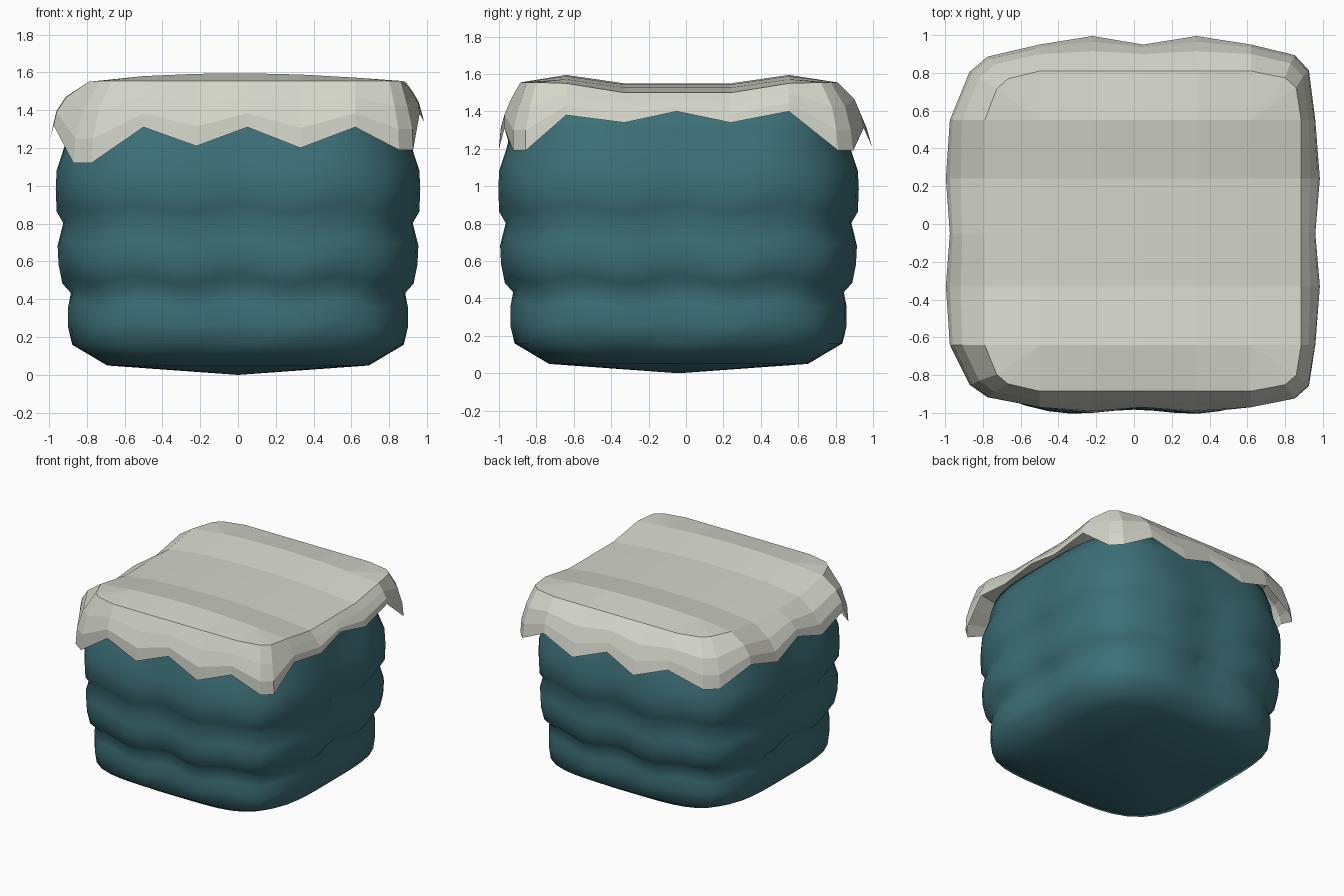
import bpy, bmesh, math

if "Cube" in bpy.data.objects:
    bpy.data.objects.remove(bpy.data.objects["Cube"])


def material(name, rgb):
    m = bpy.data.materials.new(name)
    m.diffuse_color = (*rgb, 1)
    m.use_nodes = True
    m.node_tree.nodes["Principled BSDF"].inputs["Base Color"].default_value = m.diffuse_color
    return m


def make_object(name, bm, mat, smooth):
    bmesh.ops.recalc_face_normals(bm, faces=bm.faces)
    mesh = bpy.data.meshes.new(name)
    bm.to_mesh(mesh)
    bm.free()
    mesh.materials.append(mat)
    ob = bpy.data.objects.new(name, mesh)
    bpy.context.collection.objects.link(ob)
    for p in mesh.polygons:
        p.use_smooth = smooth
    return ob


def bridge(bm, a, b):
    n = len(a)
    for i in range(n):
        bm.faces.new((a[i], a[(i + 1) % n], b[(i + 1) % n], b[i]))


teal = material("teal fabric", (0.045, 0.16, 0.185))
cream = material("pale cream cloth", (0.66, 0.67, 0.585))

# Rippled body: rounded-square rings following a bulging profile
profile = [(0.69, 0.05), (0.875, 0.16), (0.89, 0.27), (0.89, 0.37), (0.875, 0.45),
           (0.92, 0.50), (0.94, 0.60), (0.945, 0.70), (0.915, 0.82), (0.95, 0.88),
           (0.955, 1.0), (0.95, 1.1), (0.91, 1.22), (0.89, 1.32), (0.86, 1.42)]
N = 56
bm = bmesh.new()
rings = []
for r, z in profile:
    ring = []
    for i in range(N):
        a = 2 * math.pi * i / N
        c, s = math.cos(a), math.sin(a)
        k = (abs(c) ** 3.9 + abs(s) ** 3.9) ** (-1 / 3.9)
        x, y = c * k, s * k
        t = y if abs(x) > abs(y) else x            # position along the side
        wave = math.cos(t * math.pi * 3.4)
        swell = math.cos(t * math.pi * 2.2)        # bulges either side of the middle
        ripple = 1 if 0.2 < z < 1.3 else 0
        rr = r - ripple * (0.005 * wave + 0.009 * swell) + 0.002
        ring.append(bm.verts.new((x * rr, y * rr - 0.04, z + 0.02 * wave * ripple)))
    rings.append(ring)
for a, b in zip(rings, rings[1:]):
    bridge(bm, a, b)
tip = bm.verts.new((0, -0.04, 0))
for i in range(N):
    bm.faces.new((tip, rings[0][(i + 1) % N], rings[0][i]))
bm.faces.new(rings[-1])
make_object("body", bm, teal, True)

# Cloth cover: wavy top grid, then rings draping down to a zigzag hem
XS = [-0.50, -0.22, 0.05, 0.33, 0.62]
YS = [-0.64, -0.33, -0.05, 0.24, 0.55]
YZ = [1.595, 1.55, 1.55, 1.55, 1.595]


def outline(x0, x1, y0, y1):
    """28 points anticlockwise from the front left, two on each corner."""
    def corner(xc, xe, yc, ye):
        f = (0.58, 0.84, 0.78, 0.64) if xe < 0 else (0.68, 0.86, 0.9, 0.66)
        return [(xc + (xe - xc) * f[j], yc + (ye - yc) * f[j + 1]) for j in (0, 2)]
    fl, fr = corner(XS[0], x0, YS[0], y0), corner(XS[4], x1, YS[0], y0)
    br, bl = corner(XS[4], x1, YS[4], y1), corner(XS[0], x0, YS[4], y1)
    pts = [(x, y0) for x in XS] + fr
    pts += [(x1, y) for y in YS] + br[::-1]
    pts += [(x, y1) for x in reversed(XS)] + bl
    pts += [(x0, y) for y in reversed(YS)] + fl[::-1]
    return pts


rim_z = ([1.555] * 7 + [1.55, 1.50, 1.50, 1.50, 1.55, 1.555, 1.555]) * 2
hem_z = [1.31, 1.21, 1.31, 1.20, 1.31, 1.19, 1.19,
         1.38, 1.34, 1.40, 1.34, 1.40, 1.19, 1.19,
         1.31, 1.21, 1.31, 1.21, 1.31, 1.20, 1.20,
         1.33, 1.24, 1.33, 1.24, 1.32, 1.12, 1.12]
bm = bmesh.new()
grid = [[bm.verts.new((x, y, z - 0.06 * x * x)) for x in XS] for y, z in zip(YS, YZ)]
for j in range(4):
    for i in range(4):
        bm.faces.new((grid[j][i], grid[j][i + 1], grid[j + 1][i + 1], grid[j + 1][i]))
rim = [bm.verts.new((*p, z)) for p, z in zip(outline(-0.79, 0.885, -0.885, 0.81), rim_z)]
sides = [grid[0], [row[4] for row in grid], grid[4][::-1], [row[0] for row in grid][::-1]]
for s, edge in enumerate(sides):
    b = s * 7
    for i in range(4):
        bm.faces.new((rim[b + i], rim[b + i + 1], edge[i + 1], edge[i]))
    for i in range(4, 7):
        bm.faces.new((rim[b + i], rim[(b + i + 1) % 28], edge[4]))


def drape(x0, x1, y0, y1, part, flare):
    ring = []
    for i, p in enumerate(outline(x0, x1, y0, y1)):
        x, y = p
        if i % 7 in (1, 3):                        # low points swing outward
            nx, ny = [(0, -1), (0.8, 0), (0, 1.5), (-0.7, 0)][i // 7]
            x, y = x + nx * flare, y + ny * flare
        z = rim_z[i] + (hem_z[i] - rim_z[i]) * part
        ring.append(bm.verts.new((x, y, z)))
    return ring


upper = drape(-0.91, 0.925, -0.935, 0.90, 0.36, 0.01)
lower = drape(-0.96, 0.955, -0.97, 0.935, 0.7, 0.02)
hem = drape(-0.975, 0.96, -0.97, 0.95, 1.0, 0.03)
for a, b in ((rim, upper), (upper, lower), (lower, hem)):
    bridge(bm, a, b)
make_object("cloth_cover", bm, cream, False)
